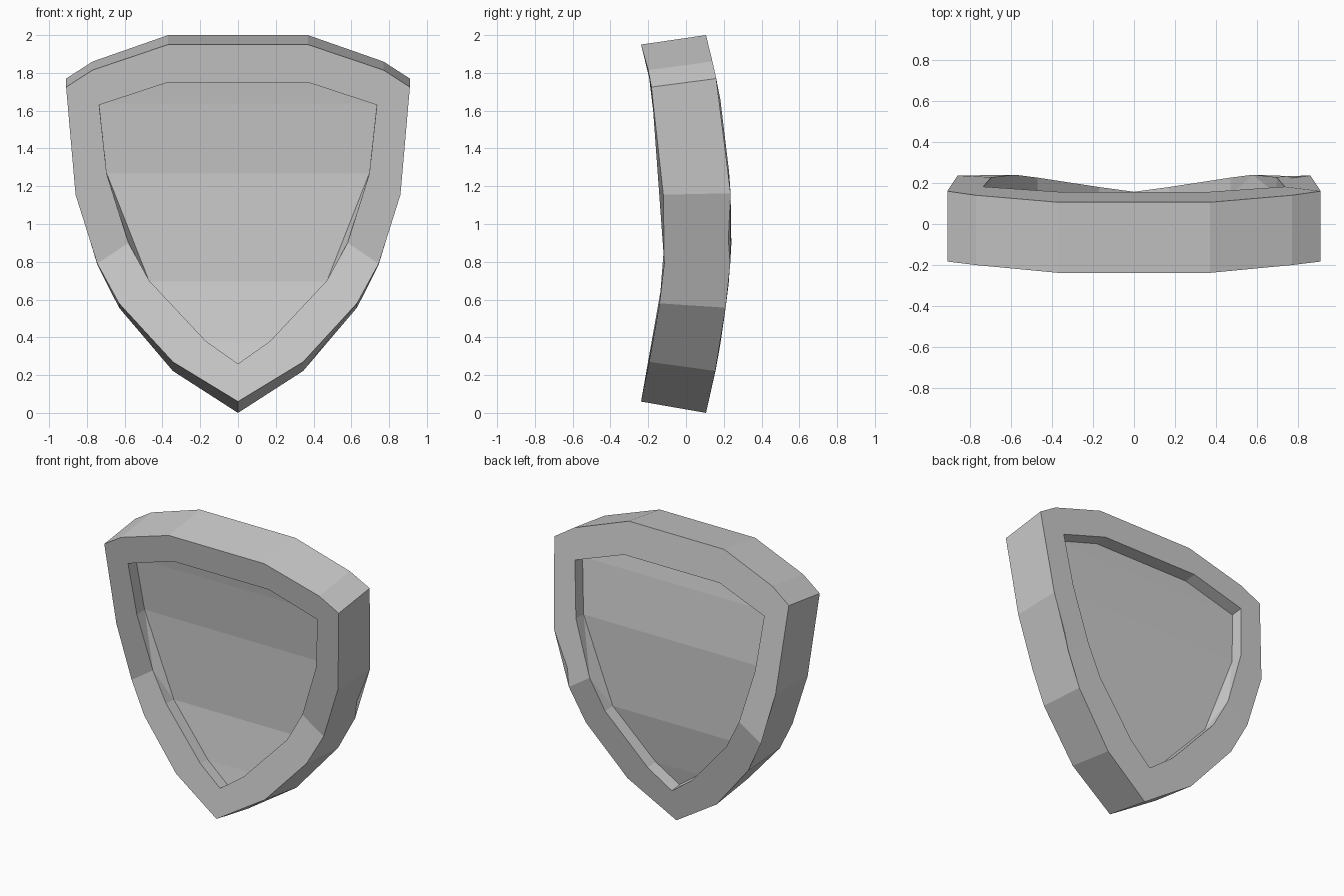
import bpy, bmesh

if "Cube" in bpy.data.objects:
    bpy.data.objects.remove(bpy.data.objects["Cube"])

# Half outlines, top to tip: (x, front z, front y, back z, back y)
OUTER = [(0.37, 1.95, -0.238, 2.0, 0.106), (0.77, 1.815, -0.20, 1.86, 0.14),
         (0.91, 1.725, -0.183, 1.77, 0.16), (0.86, 1.155, -0.12, 1.163, 0.236),
         (0.745, 0.79, -0.115, 0.785, 0.234), (0.63, 0.58, -0.14, 0.557, 0.21),
         (0.345, 0.27, -0.195, 0.222, 0.155), (0, 0.06, -0.238, 0.0, 0.106)]
# Inner rim: (x, z, front y, back y)
INNER = [(0.37, 1.75, -0.19, 0.157), (0.735, 1.63, -0.17, 0.182),
         (0.695, 1.265, -0.128, 0.228), (0.58, 0.90, -0.115, 0.24),
         (0.47, 0.70, -0.125, 0.226), (0.17, 0.38, -0.175, 0.18),
         (0, 0.26, -0.20, 0.157)]
DEPTH = 0.085

bm = bmesh.new()


def loop(half):
    """Closed mirrored loop: right side down to the tip, then left side up."""
    pts = half + [(-x, y, z) for x, y, z in reversed(half[:-1])]
    return [bm.verts.new(p) for p in pts]


def stretch(z, k):
    return 1 + (z - 1) * k


def side(o, back):
    """Rim, recess walls and recessed floor of one side."""
    s = -1 if back else 1
    k = 1.045 if back else 1.0
    kf = 1.03 if back else 1.012
    rim, floor = [], []
    for i, (x, z, yf, yb) in enumerate(INNER):
        y = yb if back else yf
        rim.append((x, y, stretch(z, k)))
        if i != 3:
            floor.append((x, y + s * DEPTH, stretch(z, kf)))
    r, f = loop(rim), loop(floor)
    # rim: upper and lower piece meeting at a crease
    bm.faces.new(o[4:11] + r[9:2:-1])
    bm.faces.new(o[10:] + o[:5] + r[3::-1] + r[:8:-1])
    # walls; the floor skips the crease corner
    ids = [0, 1, 2, 4, 5, 6, 7, 8, 10, 11, 12]
    for j in range(11):
        a, b = ids[j], ids[(j + 1) % 11]
        fa, fb = f[j], f[(j + 1) % 11]
        if b == a + 2:
            m = r[a + 1]
            for tri in ((r[a], m, fa), (m, r[b], fb), (m, fb, fa)):
                bm.faces.new(tri)
        else:
            bm.faces.new((r[a], r[b], fb, fa))
    # floor in level strips
    for j in range(4):
        bm.faces.new((f[j], f[j + 1], f[9 - j], f[10 - j]))
    bm.faces.new(f[4:7])


front = loop([(x, yf, zf) for x, zf, yf, zb, yb in OUTER])
rear = loop([(x, yb, zb) for x, zf, yf, zb, yb in OUTER])
# outer edge band; one facet runs past each crease corner
ids = [0, 1, 2, 3, 5, 6, 7, 8, 9, 11, 12, 13, 14]
for i, a in enumerate(ids):
    b = ids[(i + 1) % 13]
    span = [a, a + 1, b] if b == a + 2 else [a, b]
    bm.faces.new([front[q] for q in span] + [rear[q] for q in span[::-1]])
side(front, False)
side(rear, True)

bmesh.ops.recalc_face_normals(bm, faces=bm.faces)
mesh = bpy.data.meshes.new("shield")
bm.to_mesh(mesh)
bm.free()
bpy.context.collection.objects.link(bpy.data.objects.new("shield", mesh))
